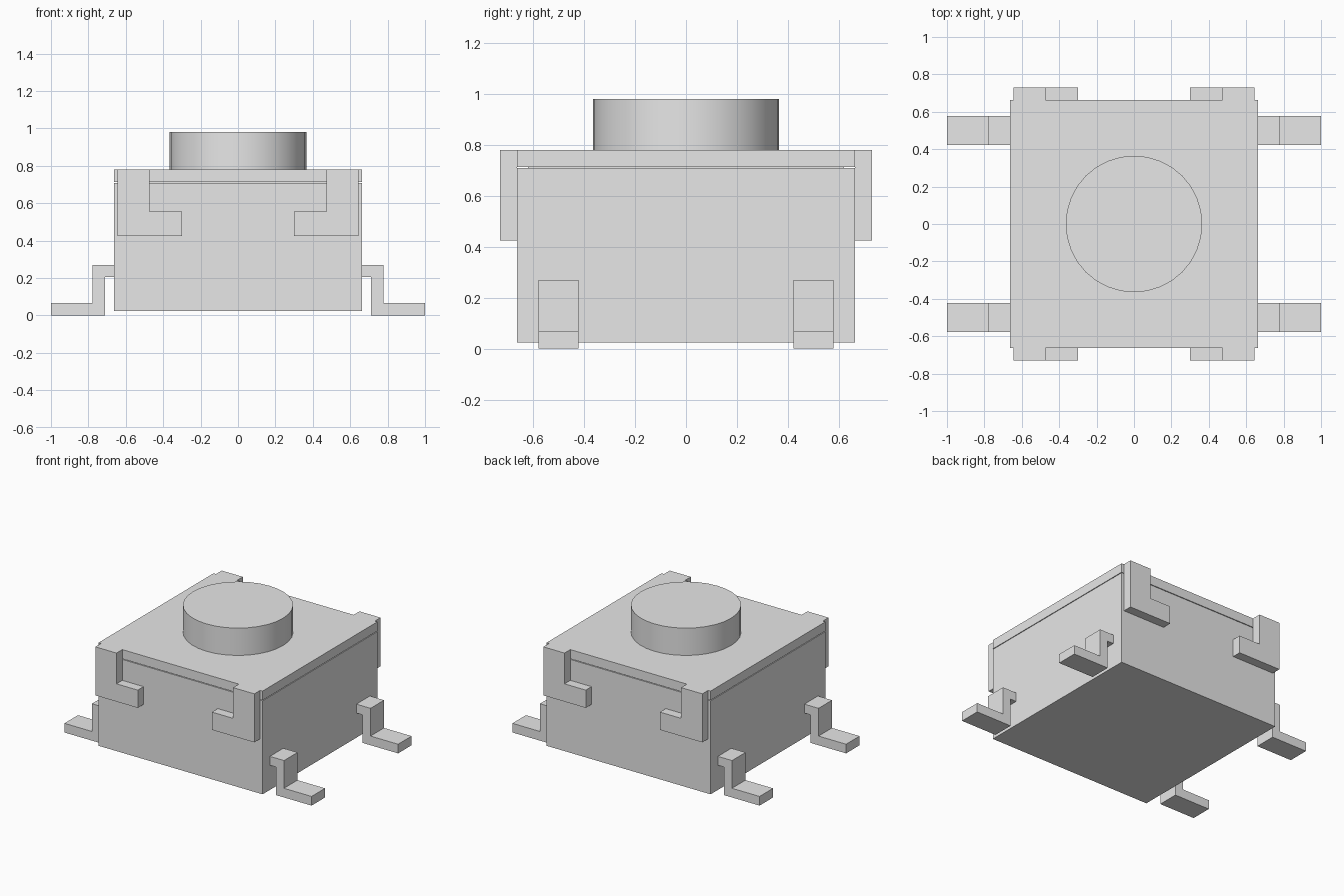
import bpy
import bmesh
import math

if "Cube" in bpy.data.objects:
    bpy.data.objects.remove(bpy.data.objects["Cube"], do_unlink=True)

# Single flat grey
grey = bpy.data.materials.new("light grey")
grey.use_nodes = True
colour = (0.8, 0.8, 0.8, 1.0)
grey.diffuse_color = colour
grey.node_tree.nodes["Principled BSDF"].inputs["Base Color"].default_value = colour


def add_object(name, bm):
    bmesh.ops.recalc_face_normals(bm, faces=bm.faces)
    mesh = bpy.data.meshes.new(name)
    bm.to_mesh(mesh)
    bm.free()
    mesh.materials.append(grey)
    obj = bpy.data.objects.new(name, mesh)
    bpy.context.collection.objects.link(obj)
    return obj


def extruded_profile(name, profile, y0, y1, sx=1, sy=1):
    """Extrude an x-z outline from y0 to y1, mirrored by the signs sx and sy."""
    bm = bmesh.new()
    face = bm.faces.new([bm.verts.new((x * sx, y0 * sy, z)) for x, z in profile])
    moved = bmesh.ops.extrude_face_region(bm, geom=[face])["geom"]
    verts = [g for g in moved if isinstance(g, bmesh.types.BMVert)]
    bmesh.ops.translate(bm, verts=verts, vec=(0, (y1 - y0) * sy, 0))
    return add_object(name, bm)


def square_block(name, half, z0, z1):
    outline = [(-half, z0), (half, z0), (half, z1), (-half, z1)]
    return extruded_profile(name, outline, -half, half)


# Housing, recessed core behind the seam, and cover plate
HALF = 0.663
square_block("housing", HALF, 0.025, 0.708)
square_block("seam_core", 0.62, 0.70, 0.72)
square_block("cover_plate", HALF, 0.713, 0.78)

# Round push button
bm = bmesh.new()
bmesh.ops.create_cone(bm, cap_ends=True, segments=32, radius1=0.365,
                      radius2=0.365, depth=0.21)
bmesh.ops.translate(bm, verts=bm.verts, vec=(0, 0, 0.875))
button = add_object("button", bm)
bpy.context.view_layer.objects.active = button
button.select_set(True)
bpy.ops.object.shade_smooth_by_angle(angle=math.radians(30))

# Hooked cover clips and bent solder legs, one of each per corner
CLIP = [(0.30, 0.425), (0.643, 0.425), (0.643, 0.78),
        (0.472, 0.78), (0.472, 0.555), (0.30, 0.555)]
LEG = [(HALF, 0.205), (0.712, 0.205), (0.712, 0.0), (1.0, 0.0),
       (1.0, 0.067), (0.777, 0.067), (0.777, 0.27), (HALF, 0.27)]
for side, sx in (("left", 1), ("right", -1)):
    for end, sy in (("front", -1), ("back", 1)):
        extruded_profile(f"clip_{end}_{side}", CLIP, HALF, 0.73, sx, sy)
        extruded_profile(f"leg_{end}_{side}", LEG, 0.422, 0.578, sx, sy)
